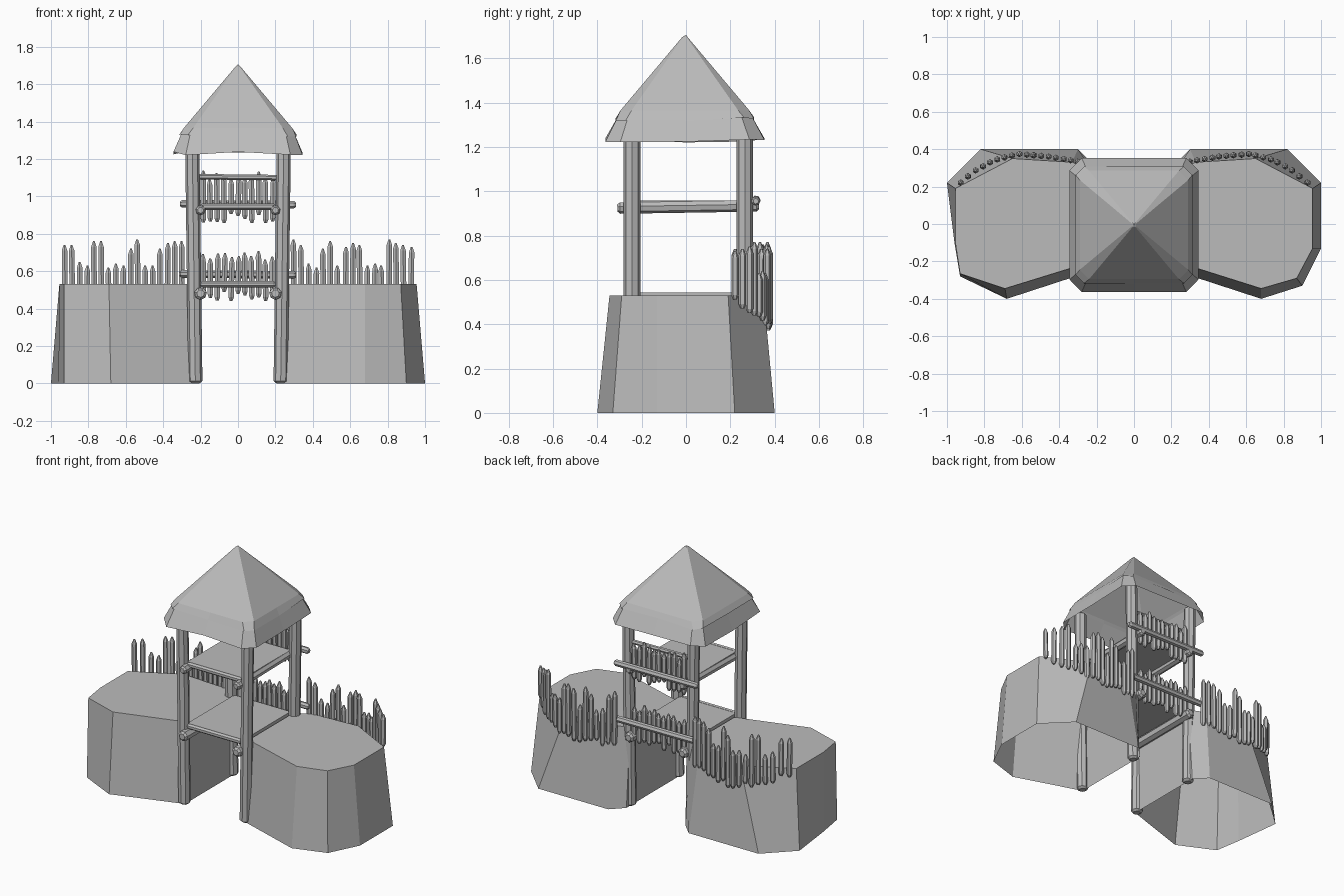
import bpy, bmesh, random
from mathutils import Vector

random.seed(4)
cube = bpy.data.objects.get("Cube")
if cube:
    bpy.data.objects.remove(cube, do_unlink=True)

grey = bpy.data.materials.new("plain grey")
grey.use_nodes = True
grey.diffuse_color = (0.5, 0.5, 0.5, 1)
grey.node_tree.nodes["Principled BSDF"].inputs["Base Color"].default_value = (0.5, 0.5, 0.5, 1)


def finish(name, bm):
    bmesh.ops.recalc_face_normals(bm, faces=bm.faces)
    mesh = bpy.data.meshes.new(name)
    bm.to_mesh(mesh)
    bm.free()
    mesh.materials.append(grey)
    obj = bpy.data.objects.new(name, mesh)
    bpy.context.collection.objects.link(obj)
    return obj


def bridge(bm, low, high):
    """Join two rings of vertices with quads."""
    n = len(low)
    for i in range(n):
        j = (i + 1) % n
        bm.faces.new((low[i], low[j], high[j], high[i]))


def add_log(bm, start, end, radius, sides=7, tip=0.012):
    """Rough log with bevelled ends."""
    start, end = Vector(start), Vector(end)
    axis = (end - start).normalized()
    turn = Vector((0, 0, 1)).rotation_difference(axis)
    rings = []
    for centre, scale in ((start, 0.6), (start + axis * tip, 1), (end - axis * tip, 1), (end, 0.6)):
        circle = bmesh.ops.create_circle(bm, segments=sides, radius=radius * scale)["verts"]
        for v in circle:
            v.co = centre + turn @ v.co
        rings.append(circle)
    for low, high in zip(rings, rings[1:]):
        bridge(bm, low, high)
    bm.faces.new(rings[0])
    bm.faces.new(rings[-1])


def log(name, start, end, radius, sides=7):
    bm = bmesh.new()
    add_log(bm, start, end, radius, sides)
    return finish(name, bm)


def add_stake(bm, x, y, low, high, radius=0.017):
    """Thin six-sided stake with a pointed top."""
    lean = random.uniform(-0.005, 0.005)
    rings = []
    for z, scale in ((low, 0.5), (low + 0.02, 1), (high - 0.03, 1), (high, 0.3)):
        ring = bmesh.ops.create_circle(bm, segments=6, radius=radius * scale)["verts"]
        for v in ring:
            v.co += Vector((x + lean * (z - low) / (high - low), y, z))
        rings.append(ring)
    for a, b in zip(rings, rings[1:]):
        bridge(bm, a, b)
    bm.faces.new(rings[0])
    bm.faces.new(rings[-1])


# Earth mounds, open underneath
def mound(name, base, top):
    bm = bmesh.new()
    low = [bm.verts.new((x, y, 0)) for x, y in base]
    high = [bm.verts.new((x, y, 0.53)) for x, y in top]
    bridge(bm, low, high)
    bm.faces.new(high)
    finish(name, bm)


mound("left_mound",
      [(.22, -.25), (.68, -.4), (.9, -.33), (1, -.13), (1, .22), (.82, .4), (.3, .4), (.22, .32)],
      [(.22, -.2), (.68, -.345), (.87, -.29), (.955, -.13), (.955, .19), (.65, .35), (.33, .33), (.22, .28)])
mound("right_mound",
      [(-.22, -.25), (-.68, -.4), (-.93, -.28), (-.96, -.1), (-1, .22), (-.82, .4), (-.3, .4), (-.22, .32)],
      [(-.22, -.2), (-.69, -.345), (-.93, -.265), (-.955, -.1), (-.955, .19), (-.65, .35), (-.33, .33), (-.22, .28)])


# Palisades following the back edge of each mound
def back_edge(x):
    path = [(.28, .33), (.45, .36), (.62, .375), (.75, .34), (.85, .285), (.95, .2)]
    for (xa, ya), (xb, yb) in zip(path, path[1:]):
        if x <= xb:
            return ya + (yb - ya) * (x - xa) / (xb - xa)


def palisade(name, side, heights):
    bm = bmesh.new()
    for i, h in enumerate(heights):
        x = 0.30 + 0.625 * i / (len(heights) - 1)
        y = back_edge(x)
        add_stake(bm, side * x, y, 0.66 - 0.7 * y + random.uniform(-.02, .02) - 0.01, h)
    finish(name, bm)


palisade("left_palisade", 1,
         [.77, .74, .64, .62, .72, .76, .63, .73, .75, .74, .63, .64, .63, .77, .75, .74, .73])
palisade("right_palisade", -1,
         [.76, .76, .75, .72, .63, .63, .77, .72, .63, .64, .62, .76, .76, .63, .65, .74, .74])

# Corner posts and the side beams that carry both floors
for side, word in ((1, "left"), (-1, "right")):
    for y, place in ((-.243, "front"), (.265, "back")):
        log(f"{place}_{word}_post", (side * .228, y, 0), (side * .245, y, 1.30), 0.038, 8)
    log(f"upper_{word}_beam", (side * .2, -.31, .925), (side * .2, .33, .935), 0.027)
    log(f"lower_{word}_beam", (side * .2, -.31, .48), (side * .2, .33, .48), 0.034)

# Floors, back rails and stake railings
for word, z, rail, top in (("lower", .53, .585, .69), ("upper", .945, .96, 1.12)):
    bm = bmesh.new()
    bmesh.ops.create_cube(bm, size=1)
    for v in bm.verts:
        v.co = Vector((v.co.x * .42, v.co.y * .5 + .01, v.co.z * .025 + z))
    finish(f"{word}_floor", bm)
    log(f"{word}_front_edge", (-.2, -.245, z), (.2, -.245, z), 0.018)
    log(f"{word}_back_bar", (-.31, .315, rail), (.31, .315, rail - .005), 0.021)
    bm = bmesh.new()
    for i in range(11):
        add_stake(bm, -.185 + .037 * i, .285, z - .06 + random.uniform(-.03, .02),
                  top + random.uniform(-.03, .02))
    finish(f"{word}_railing", bm)
log("upper_top_rail", (-.22, .262, 1.105), (.22, .262, 1.10), 0.015)


# Roof: cone of thatch overlapping a flared skirt, open underneath
def roof_ring(bm, half, corner, z, wobble=0.0):
    """Square ring with cut corners and midpoints on the sides."""
    c = half - corner
    quarter = [(half, -c), (half, 0), (half, c)]
    ring = []
    for turn in range(4):
        for x, y in quarter:
            for _ in range(turn):
                x, y = -y, x
            ring.append(bm.verts.new((x, y - .005, z + random.uniform(-wobble, wobble))))
    return ring


bm = bmesh.new()
rings = [roof_ring(bm, .312, .045, 1.325, .008), roof_ring(bm, .29, .05, 1.365),
         roof_ring(bm, .012, .004, 1.695)]
bridge(bm, rings[0], rings[1])
bridge(bm, rings[1], rings[2])
tip = bm.verts.new((0, 0, 1.705))
for a, b in zip(rings[2], rings[2][1:] + rings[2][:1]):
    bm.faces.new((a, b, tip))
finish("roof_cap", bm)

bm = bmesh.new()
low = roof_ring(bm, .345, .065, 1.23, .01)
for v in low:
    v.co.y *= 1.04
bridge(bm, low, roof_ring(bm, .298, .045, 1.345))
finish("roof_skirt", bm)
